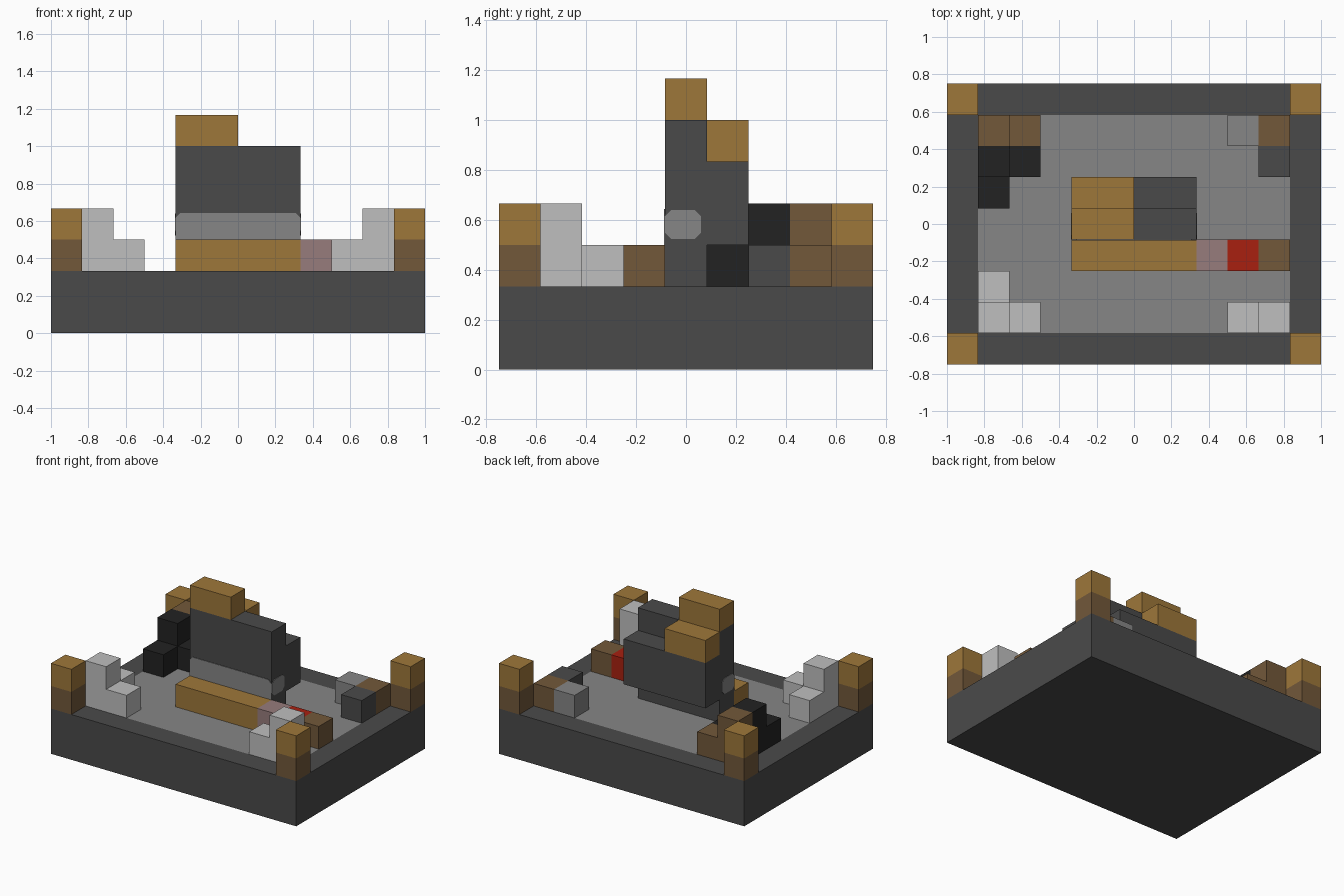
import bpy
import bmesh

if "Cube" in bpy.data.objects:
    bpy.data.objects.remove(bpy.data.objects["Cube"], do_unlink=True)

U = 1 / 6  # edge length of one block


def linear(c):
    return c / 12.92 if c <= 0.04045 else ((c + 0.055) / 1.055) ** 2.4


def material(name, code):
    rgba = [linear(b / 255) for b in bytes.fromhex(code)] + [1]
    m = bpy.data.materials.new(name)
    m.use_nodes = True
    m.diffuse_color = rgba
    m.node_tree.nodes["Principled BSDF"].inputs["Base Color"].default_value = rgba
    return m


DARK = material("dark stone", "4a4a4a")
GREY = material("grey stone", "868686")
GOLD = material("golden wood", "9e773a")
BROWN = material("brown wood", "72583a")
PALE = material("pale stone", "bfbfbf")
BLACK = material("black stone", "222222")
RED = material("red", "a82010")
PINK = material("dusty pink", "977c7c")


def finish(name, bm, *mats):
    mesh = bpy.data.meshes.new(name)
    bm.to_mesh(mesh)
    bm.free()
    for m in mats:
        mesh.materials.append(m)
    ob = bpy.data.objects.new(name, mesh)
    bpy.context.collection.objects.link(ob)
    return ob


def box_mesh(x, y, z):
    """Box from three (low, high) ranges, in block units."""
    bm = bmesh.new()
    bmesh.ops.create_cube(bm, size=1)
    for v in bm.verts:
        for i, (lo, hi) in enumerate((x, y, z)):
            v.co[i] = (hi if v.co[i] > 0 else lo) * U
    return bm


def box(name, mat, x, y, z):
    return finish(name, box_mesh(x, y, z), mat)


def pile(name, mat, *cells):
    """Stacks of blocks on the floor: (low x, low y, height)."""
    for x, y, h in cells:
        box(name, mat, (x, x + 1), (y, y + 1), (2, 2 + h))


# Base slab, with the floor inset inside a dark rim
bm = box_mesh((-6, 6), (-4.5, 4.5), (0, 2))
bm.normal_update()
top = max(bm.faces, key=lambda f: f.calc_center_median().z)
bmesh.ops.inset_region(bm, faces=[top], thickness=U, use_even_offset=True)
top.material_index = 1
finish("base", bm, DARK, GREY)

# Corner posts
for sx in (-1, 1):
    for sy in (-1, 1):
        x = sorted((5 * sx, 6 * sx))
        y = sorted((3.5 * sy, 4.5 * sy))
        box("post_foot", BROWN, x, y, (2, 3))
        box("post_cap", GOLD, x, y, (3, 4))

# Block piles in the corners
pile("front_right_rubble", PALE, (-5, -3.5, 2), (-4, -3.5, 1), (-5, -2.5, 1))
pile("front_left_rubble", PALE, (4, -3.5, 2), (3, -3.5, 1))
pile("back_right_wood", BROWN, (-5, 2.5, 2), (-4, 2.5, 1))
pile("back_right_coal", BLACK, (-5, 1.5, 2), (-4, 1.5, 1), (-5, 0.5, 1))
pile("back_left_wood", BROWN, (4, 2.5, 1))
pile("back_left_dark_block", DARK, (4, 1.5, 1))
pile("back_left_grey_block", GREY, (3, 2.5, 1))

# Beam lying along the front of the wall
for name, mat, x in (("beam", GOLD, (-2, 2)), ("beam_joint", PINK, (2, 3)),
                     ("beam_tip", RED, (3, 4)), ("beam_end", BROWN, (4, 5))):
    box(name, mat, x, (-1.5, -0.5), (2, 3))

# Central wall, its overhanging back layer and the wooden caps
box("wall", DARK, (-2, 2), (-0.5, 0.5), (2, 6))
box("wall_overhang", DARK, (-2, 2), (0.5, 1.5), (3, 5))
box("wall_cap", GOLD, (-2, 0), (-0.5, 0.5), (6, 7))
box("overhang_cap", GOLD, (-2, 0), (0.5, 1.5), (5, 6))


# Grey patches painted on the wall, as thin plates with clipped corners
def patch(name, axis, at, across, up):
    (a, b), (c, d), k = across, up, 0.15
    outline = [(a + k, c), (b - k, c), (b, c + k), (b, d - k),
               (b - k, d), (a + k, d), (a, d - k), (a, c + k)]
    bm = bmesh.new()
    verts = []
    for s, t in outline:
        co = (at, s, t) if axis == "x" else (s, at, t)
        verts.append(bm.verts.new([v * U for v in co]))
    face = bm.faces.new(verts)
    step = [0, 0, 0]
    step["xy".index(axis)] = 0.004 if at > 0 else -0.004
    new = bmesh.ops.extrude_face_region(bm, geom=[face], use_keep_orig=True)["geom"]
    bmesh.ops.translate(bm, vec=step, verts=[g for g in new if isinstance(g, bmesh.types.BMVert)])
    bmesh.ops.recalc_face_normals(bm, faces=bm.faces)
    finish(name, bm, GREY)


patch("wall_front_band", "y", -0.5, (-2, 2), (2.7, 3.86))
for side, x in (("left", 2), ("right", -2)):
    patch("wall_%s_patch" % side, "x", x, (-0.5, 0.36), (3.14, 3.84))
